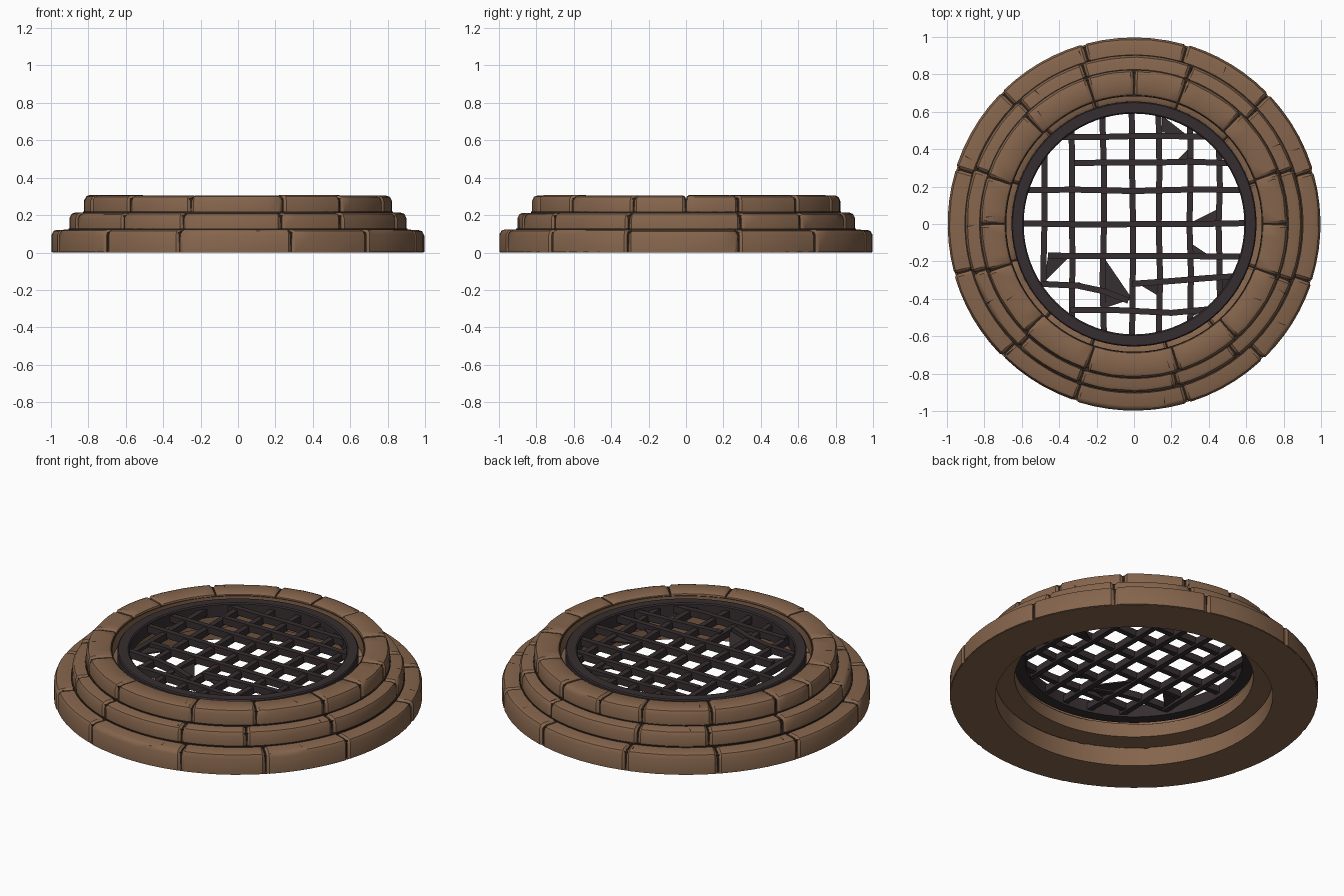
import bpy, bmesh, math, random
from mathutils import Vector

if "Cube" in bpy.data.objects:
    bpy.data.objects.remove(bpy.data.objects["Cube"])

random.seed(7)


def material(name, rgb):
    m = bpy.data.materials.new(name)
    m.diffuse_color = (*rgb, 1)
    m.use_nodes = True
    m.node_tree.nodes["Principled BSDF"].inputs["Base Color"].default_value = m.diffuse_color
    return m


STONE = material("brown_stone", (0.235, 0.13, 0.073))
GROOVE = material("dark_joint", (0.03, 0.018, 0.012))
IRON = material("dark_iron", (0.037, 0.027, 0.029))


def finish(name, bm, mats, angle=35):
    bmesh.ops.recalc_face_normals(bm, faces=bm.faces)
    me = bpy.data.meshes.new(name)
    bm.to_mesh(me)
    bm.free()
    for m in mats:
        me.materials.append(m)
    ob = bpy.data.objects.new(name, me)
    bpy.context.collection.objects.link(ob)
    bpy.ops.object.select_all(action='DESELECT')
    bpy.context.view_layer.objects.active = ob
    ob.select_set(True)
    bpy.ops.object.shade_smooth_by_angle(angle=math.radians(angle))
    return ob


def bridge(bm, a, b):
    n = len(a)
    return [bm.faces.new((a[i], a[(i + 1) % n], b[(i + 1) % n], b[i])) for i in range(n)]


def lathe(bm, profile, n=72):
    """Closed (radius, height) profile turned around z."""
    loops = []
    for k in range(n):
        t = math.tau * k / n
        loops.append([bm.verts.new((r * math.cos(t), r * math.sin(t), z)) for r, z in profile])
    return [bridge(bm, loops[k], loops[(k + 1) % n]) for k in range(n)]


def rect(r0, r1, z0, z1):
    return [(r0, z0), (r1, z0), (r1, z1), (r0, z1)]


def stone_block(bm, a0, a1, r0, r1, z0, z1):
    """One worn, curved block with rounded outer edge and rounded ends."""
    wear = random.uniform(0.0, 0.006)
    top = z1 - random.uniform(0, 0.005)
    r1 -= random.uniform(0, 0.006)
    edge = 0.024 + wear
    gap = 0.0045 / r1
    soft = 0.014 / r1
    steps = max(4, round((a1 - a0) / math.radians(5)))
    lo, hi = a0 + gap, a1 - gap
    angles = [lo] + [lo + soft + (hi - lo - 2 * soft) * i / steps for i in range(steps + 1)] + [hi]
    loops = []
    for i, t in enumerate(angles):
        d = 0.009 if i in (0, len(angles) - 1) else 0
        j = random.uniform(0, 0.004)
        prof = [(r0, z0), (r1 - d, z0), (r1 - d, top - edge - j),
                (r1 - 0.009 - d - j, top - 0.007 - d), (r1 - edge - d - j, top - d),
                (r0 + 0.018 + j, top - d), (r0 + 0.005, top - 0.008 - d), (r0, top - 0.026)]
        loops.append([bm.verts.new((r * math.cos(t), r * math.sin(t), z)) for r, z in prof])
    for a, b in zip(loops, loops[1:]):
        bridge(bm, a, b)
    bm.faces.new(loops[0])
    bm.faces.new(loops[-1])


# Stepped stone tiers: name, inner radius, outer radius, bottom, top, joint angles
quarter = (17, 45, 73)
TIERS = [
    ("lower", 0.755, 1.0, 0.0, 0.125,
     [q + 90 * k + random.uniform(-1.5, 1.5) for k in range(4) for q in quarter]),
    ("middle", 0.65, 0.903, 0.12, 0.215,
     [19, 43, 70, 108, 133, 161, 197, 227, 251, 285, 308, 340]),
    ("upper", 0.685, 0.825, 0.21, 0.308,
     [0, 20, 46, 70, 90, 108, 135, 162, 180, 198, 225, 252, 287, 312, 340]),
]
for name, r0, r1, z0, z1, joints in TIERS:
    bm = bmesh.new()
    for a, b in zip(joints, joints[1:] + [joints[0] + 360]):
        stone_block(bm, math.radians(a), math.radians(b), r0, r1, z0 + 0.002, z1)
    finish(name + "_stones", bm, [STONE])

    # Recessed bed behind the joints: dark on top and outside, stone elsewhere
    bm = bmesh.new()
    for faces in lathe(bm, rect(r0 - 0.002, r1 - 0.016, z0, z1 - 0.018)):
        for f in faces[1:3]:
            f.material_index = 1
    if z0 == 0:
        # Plain foot band closing the underside
        lathe(bm, rect(r0 - 0.002, r1 - 0.007, 0, 0.006))
    finish(name + "_bed", bm, [STONE, GROOVE])

    # Dark seam where a tier meets the one below
    if z0 > 0:
        bm = bmesh.new()
        lathe(bm, rect(r1 - 0.02, r1 + 0.004, z0 - 0.004, z0 + 0.008))
        finish(name + "_seam", bm, [GROOVE])

# Short cracks and chips as thin dark plates on the step tops
bm = bmesh.new()
for r, z in ((0.945, 0.1255), (0.862, 0.2155), (0.765, 0.3085)):
    for k in range(7):
        t = math.tau * (k + random.random() * 0.7) / 7
        out = Vector((math.cos(t), math.sin(t), 0))
        side = Vector((-out.y, out.x, 0))
        c = out * r + Vector((0, 0, z))
        slant = side * random.uniform(-0.01, 0.01)
        bm.faces.new([bm.verts.new(p) for p in
                      (c + out * 0.028 + side * 0.003, c + slant - out * 0.02,
                       c + out * 0.028 - side * 0.003)])
finish("cracks", bm, [GROOVE])

# Iron rim
bm = bmesh.new()
lathe(bm, [(0.59, 0.212), (0.655, 0.212), (0.655, 0.284), (0.649, 0.29), (0.597, 0.29), (0.59, 0.284)])
finish("iron_rim", bm, [IRON])


def bar(bm, pts, z, w=0.016, h=0.02):
    """Flat-sided rod through xy points, slightly bent by hand."""
    pts = [Vector((x, y, z)) for x, y in pts]
    loops = []
    for i, p in enumerate(pts):
        d = (pts[min(i + 1, len(pts) - 1)] - pts[max(i - 1, 0)]).normalized()
        s = Vector((-d.y, d.x, 0)) * w
        u = Vector((0, 0, h))
        loops.append([bm.verts.new(p + q) for q in (-s - u, s - u, s + u, -s + u)])
    for a, b in zip(loops, loops[1:]):
        bridge(bm, a, b)
    bm.faces.new(loops[0])
    bm.faces.new(loops[-1])


def wobble(lo, hi, n=4):
    return [(lo + (hi - lo) * i / n, random.uniform(-0.005, 0.005)) for i in range(n + 1)]


# Grate bars running front to back
bm = bmesh.new()
for x, lo, hi in ((-0.48, -0.32, 0.38), (-0.33, -0.50, 0.50), (-0.165, -0.58, 0.58),
                  (-0.01, -0.61, 0.61), (0.135, -0.59, 0.59), (0.30, -0.52, 0.52),
                  (0.455, -0.40, 0.40)):
    bar(bm, [(x + e, y) for y, e in wobble(lo, hi)], 0.245)
finish("grate_long_bars", bm, [IRON])

# Grate bars running side to side, the front ones bent
bm = bmesh.new()
for y, lo, hi in ((0.47, -0.38, 0.38), (0.33, -0.32, 0.51), (0.18, -0.59, 0.59),
                  (0.0, -0.61, 0.61), (-0.17, -0.46, 0.59)):
    bar(bm, [(x, y + e) for x, e in wobble(lo, hi)], 0.255)
bar(bm, [(-0.50, -0.32), (-0.30, -0.33), (-0.16, -0.36), (-0.03, -0.41)], 0.255)
bar(bm, [(-0.01, -0.32), (0.2, -0.305), (0.38, -0.29), (0.53, -0.28)], 0.255)
bar(bm, [(-0.34, -0.46), (-0.1, -0.46), (0.2, -0.475), (0.41, -0.455)], 0.255)
finish("grate_cross_bars", bm, [IRON])

# Torn metal scraps caught in the grate corners
SCRAPS = [
    ((0.15, 0.58), (0.29, 0.47), (0.15, 0.49)), ((0.30, 0.41), (0.22, 0.33), (0.30, 0.33)),
    ((0.31, 0.01), (0.45, 0.08), (0.45, 0.0)), ((0.30, -0.10), (0.39, -0.16), (0.30, -0.17)),
    ((-0.48, -0.31), (-0.46, -0.17), (-0.34, -0.17)), ((-0.16, -0.18), (-0.01, -0.40), (-0.16, -0.45)),
    ((-0.01, -0.30), (0.14, -0.39), (0.14, -0.31)), ((0.45, -0.40), (0.54, -0.29), (0.45, -0.29)),
    ((0.30, -0.45), (0.40, -0.45), (0.30, -0.50)), ((-0.30, -0.31), (-0.17, -0.36), (-0.30, -0.34)),
]
bm = bmesh.new()
for tri in SCRAPS:
    low, high = ([bm.verts.new((x, y, z + d * k)) for k, (x, y) in enumerate(tri)]
                 for z, d in ((0.235, 0.008), (0.243, 0.008)))
    bridge(bm, low, high)
    bm.faces.new(low)
    bm.faces.new(high)
finish("grate_scraps", bm, [IRON])
